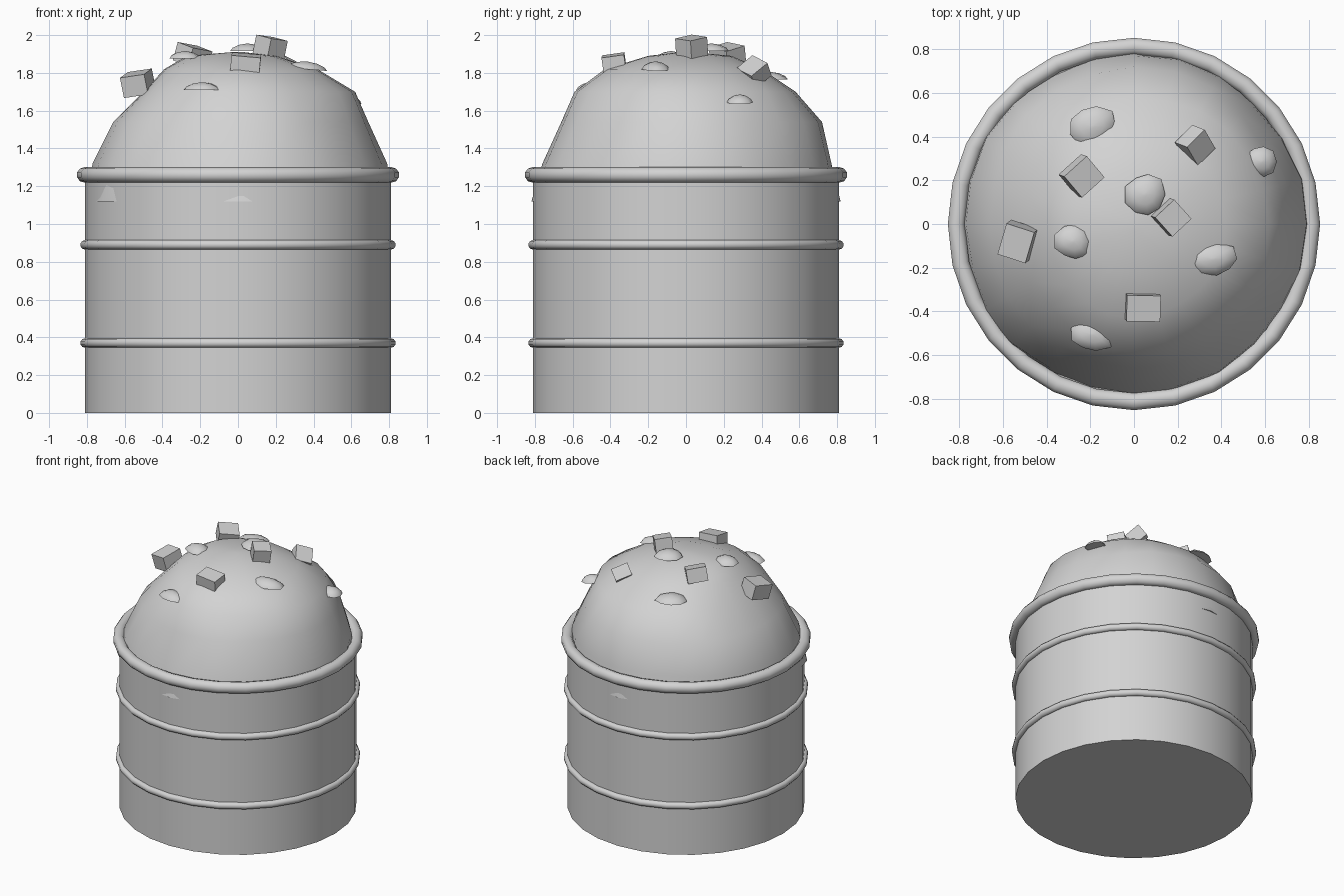
import bpy, bmesh, math
from mathutils import Matrix, Euler

if "Cube" in bpy.data.objects:
    bpy.data.objects.remove(bpy.data.objects["Cube"])

grey = bpy.data.materials.new("plain_grey")
grey.diffuse_color = (0.65, 0.65, 0.65, 1)
grey.use_nodes = True
grey.node_tree.nodes["Principled BSDF"].inputs["Base Color"].default_value = grey.diffuse_color


def finish(name, bm, smooth_angle=None):
    """Turn a bmesh into an object, optionally smooth below an angle."""
    bmesh.ops.recalc_face_normals(bm, faces=bm.faces)
    me = bpy.data.meshes.new(name)
    bm.to_mesh(me)
    bm.free()
    me.materials.append(grey)
    if smooth_angle:
        me.shade_smooth()
        me.set_sharp_from_angle(angle=math.radians(smooth_angle))
    ob = bpy.data.objects.new(name, me)
    bpy.context.collection.objects.link(ob)
    return ob


def lathe(name, rings, sides, radius, closed=False, smooth_angle=40):
    """Rings are heights; radius(level, angle) gives each point's distance."""
    bm = bmesh.new()
    loops = []
    for i, z in enumerate(rings):
        loop = []
        for k in range(sides):
            a = 2 * math.pi * k / sides
            r = radius(i, a)
            loop.append(bm.verts.new((r * math.cos(a), r * math.sin(a), z)))
        loops.append(loop)
    pairs = list(zip(loops, loops[1:]))
    if closed:
        pairs.append((loops[-1], loops[0]))
    for lo, hi in pairs:
        for k in range(sides):
            n = (k + 1) % sides
            bm.faces.new((lo[k], lo[n], hi[n], hi[k]))
    if not closed:
        bm.faces.new(loops[0])
        bm.faces.new(loops[-1])
    return finish(name, bm, smooth_angle)


# Drum body
SIDES = 28
lathe("drum_body", [0, 1.25], SIDES, lambda i, a: 0.81)


# Rim and two hoops
def hoop(name, z, major, minor, n=10):
    t = [2 * math.pi * (j + 0.5) / n for j in range(n)]
    lathe(name, [z + minor * math.sin(x) for x in t], SIDES,
          lambda i, a: major + minor * math.cos(t[i]), closed=True, smooth_angle=50)


hoop("top_rim", 1.26, 0.813, 0.041)
hoop("upper_hoop", 0.89, 0.81, 0.025)
hoop("lower_hoop", 0.37, 0.81, 0.025)

# Heap: height, then radius toward +x, +y, -x, -y
HEAP = [
    (1.12, 0.80, 0.80, 0.80, 0.80),
    (1.32, 0.79, 0.77, 0.77, 0.76),
    (1.54, 0.69, 0.72, 0.66, 0.66),
    (1.70, 0.62, 0.58, 0.50, 0.59),
    (1.82, 0.42, 0.40, 0.39, 0.43),
    (1.89, 0.20, 0.24, 0.27, 0.20),
    (1.91, 0.03, 0.03, 0.03, 0.03),
]


def heap_radius(i, a):
    _, e, n, w, s = HEAP[i]
    c, d = math.cos(a), math.sin(a)
    r = (e if c > 0 else w) * c * c + (n if d > 0 else s) * d * d
    if i == 0:  # a few spots push through the drum wall
        for deg, push in ((90, 0.018), (210, 0.03), (270, 0.018)):
            if abs(math.degrees(a) - deg) < 5:
                r += push
        return r
    # gentle lumps
    return r * (1 + 0.018 * math.sin(5 * a + i) * abs(math.sin(2 * a)))


lathe("heap", [h[0] for h in HEAP], 24, heap_radius, smooth_angle=60)

# Square chunks: position, tilt in degrees, size
CHUNKS = [
    ((-0.24, 0.22, 1.89), (14, 8, 42), (0.14, 0.13, 0.10)),
    ((-0.53, -0.08, 1.745), (12, -8, -18), (0.135, 0.15, 0.11)),
    ((0.04, -0.38, 1.845), (8, 5, -1), (0.155, 0.12, 0.10)),
    ((0.17, 0.03, 1.935), (10, 6, 43), (0.12, 0.12, 0.104)),
    ((0.28, 0.36, 1.805), (38, 20, 45), (0.12, 0.12, 0.09)),
]
for loc, rot, size in CHUNKS:
    bm = bmesh.new()
    bmesh.ops.create_cube(bm, size=1)
    turn = Euler([math.radians(x) for x in rot]).to_matrix().to_4x4()
    bm.transform(Matrix.Translation(loc) @ turn @ Matrix.Diagonal((*size, 1)))
    finish("square_chunk", bm)

# Rounded crumbs: flat-bottomed domes; base position, half widths, side tilt
CRUMBS = [
    ((-0.19, 0.445, 1.765), (0.105, 0.098), 0, 0.2),
    ((0.05, 0.135, 1.915), (0.09, 0.10), 0, 1.1),
    ((-0.28, -0.08, 1.875), (0.082, 0.085), 0, 2.0),
    ((0.36, -0.16, 1.82), (0.11, 0.078), 5, 0.6),
    ((0.58, 0.285, 1.645), (0.072, 0.075), 8, 1.6),
    ((-0.19, -0.505, 1.71), (0.098, 0.08), 0, 2.6),
]
for loc, (rx, ry), tilt, phase in CRUMBS:
    ob = lathe("rounded_crumb", [0, 0.018, 0.033, 0.04], 9,
               lambda i, a: (1, 0.85, 0.5, 0.08)[i] * (1 + 0.09 * math.sin(2 * a + phase)
                                                      + 0.05 * math.sin(3 * a - phase)))
    ob.data.transform(Matrix.Translation(loc)
                      @ Matrix.Rotation(math.radians(tilt), 4, 'Y')
                      @ Matrix.Diagonal((rx, ry, 1, 1)))
